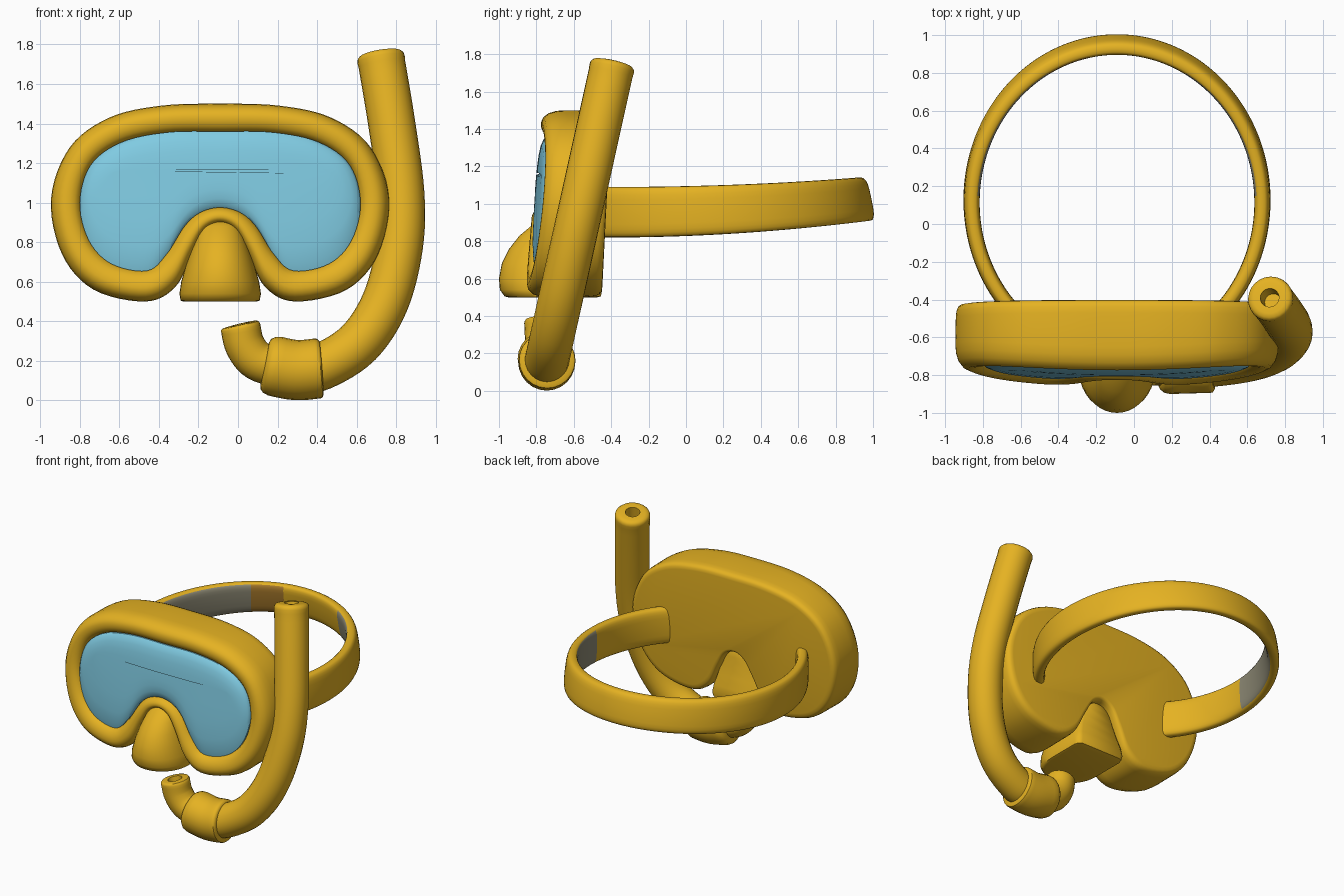
import bpy, bmesh, math
from mathutils import Vector

cube = bpy.data.objects.get("Cube")
if cube:
    bpy.data.objects.remove(cube, do_unlink=True)

CX = -0.09  # centre line of the mask


def material(name, rgb):
    m = bpy.data.materials.new(name)
    m.use_nodes = True
    lin = [((c / 255 + 0.055) / 1.055) ** 2.4 for c in rgb] + [1]
    m.diffuse_color = lin
    m.node_tree.nodes["Principled BSDF"].inputs["Base Color"].default_value = lin
    return m


yellow = material("golden yellow", (229, 178, 34))
blue = material("lens blue", (128, 203, 226))
grey = material("warm grey", (143, 139, 118))
brown = material("dull brown", (172, 125, 45))


def spline(pts, t, closed=False):
    """Point on a Catmull-Rom curve, t counted in control points."""
    n = len(pts)
    i = math.floor(t) if closed else max(0, min(n - 2, math.floor(t)))
    u = t - i
    pick = (lambda k: Vector(pts[k % n])) if closed else (
        lambda k: Vector(pts[k]) if 0 <= k < n else
        (2 * Vector(pts[0]) - Vector(pts[1]) if k < 0 else 2 * Vector(pts[-1]) - Vector(pts[-2])))
    a, b, c, d = (pick(i + k) for k in (-1, 0, 1, 2))
    return 0.5 * (2 * b + (c - a) * u + (2 * a - 5 * b + 4 * c - d) * u * u
                  + (3 * b - a - 3 * c + d) * u ** 3)


def loft(name, rings, mats, rule=None, angle=45):
    """Skin closed rings of equal size and cap both ends."""
    bm = bmesh.new()
    rows = [[bm.verts.new(p) for p in ring] for ring in rings]
    n = len(rows[0])
    for r, (a, b) in enumerate(zip(rows, rows[1:])):
        for j in range(n):
            k = (j + 1) % n
            f = bm.faces.new((a[j], a[k], b[k], b[j]))
            if rule:
                f.material_index = rule(r, j)
    bm.faces.new(rows[0])
    bm.faces.new(rows[-1][::-1])
    bmesh.ops.recalc_face_normals(bm, faces=bm.faces)
    me = bpy.data.meshes.new(name)
    bm.to_mesh(me)
    bm.free()
    for m in mats:
        me.materials.append(m)
    ob = bpy.data.objects.new(name, me)
    bpy.context.collection.objects.link(ob)
    bpy.ops.object.select_all(action='DESELECT')
    ob.select_set(True)
    bpy.context.view_layer.objects.active = ob
    bpy.ops.object.shade_smooth_by_angle(angle=math.radians(angle))


def sweep(name, path, stations, sides=24):
    """Round tube along a path; stations are (t, radius)."""
    rings = []
    for t, r in stations:
        p = spline(path, t)
        d = (spline(path, t + 0.01) - spline(path, t - 0.01)).normalized()
        u = d.cross(Vector((0, 1, 0))).normalized()
        v = d.cross(u)
        rings.append([p + r * (u * math.cos(a) + v * math.sin(a))
                      for a in (math.tau * k / sides for k in range(sides))])
    loft(name, rings, [yellow])


# Mask outlines: half profiles (distance from centre line, height), mirrored
outer = [(0, 1.5), (.3, 1.49), (.56, 1.43), (.76, 1.28), (.855, 1.02), (.8, .74),
         (.64, .56), (.38, .5), (.23, .57), (.145, .73), (.08, .85), (0, .89)]
inner = [(0, 1.36), (.27, 1.355), (.5, 1.305), (.655, 1.19), (.71, 1), (.665, .81),
         (.55, .69), (.37, .655), (.27, .74), (.18, .88), (.1, .95), (0, .975)]


def outline(half):
    pts = half + [(-x, z) for x, z in half[-2:0:-1]]
    return [spline(pts, k / 6, True) for k in range(6 * len(pts))]


OUT, INN = outline(outer), outline(inner)


def front_y(x, z):
    return -.858 + .1 * (z - .6) + .062 * (x / .855) ** 2


def back_y(x, z):
    return -.4 + .05 * (z - 1.5)


def ring(f, offset, base=front_y):
    """Outline blended from outer (0) to inner (1), offset from the front or back."""
    pts = [a.lerp(b, f) for a, b in zip(OUT, INN)]
    return [(CX + p.x, base(*p) + offset, p.y) for p in pts]


# Mask body with flat back and rounded rim
body = [ring(f, o, back_y) for f, o in ((.35, 0), (.2, -.003), (.1, -.014), (.04, -.035), (.015, -.07))]
body += [ring(f, o) for f, o in ((0, .12), (.025, .075), (.11, .035), (.27, .008), (.45, 0),
                                 (.65, .003), (.82, .014), (.95, .032), (1.03, .06))]
loft("mask_frame", body, [yellow])

# Domed lens, shrinking towards a horizontal spine
lens = []
for s, o in ((0, .06), (0, .035), (.08, .022), (.25, .01), (.5, .004), (.75, .002), (.97, .002)):
    pts = [p.lerp(Vector((p.x * .75, 1.16)), s) for p in INN]
    lens.append([(CX + p.x, front_y(*p) + o, p.y) for p in pts])
loft("lens", lens, [blue])

# Nose pocket: levels of (height, half width, front y, back y)
levels = [(.5, .185, -.95, -.475), (.505, .2, -.97, -.455), (.54, .206, -.995, -.448),
          (.6, .197, -1, -.457), (.68, .174, -.985, -.475), (.76, .148, -.945, -.485),
          (.83, .12, -.89, -.49), (.88, .095, -.83, -.49), (.91, .06, -.79, -.5)]
nose = []
for z, h, yf, yb in levels:
    arc = [math.pi * k / 20 for k in range(21)]
    loop = [(CX + h * math.cos(a), -.74 + (yf + .74) * math.sin(a) ** .9, z) for a in arc]
    loop += [(CX + h * s, yb - d, z) for s, d in ((-1, .05), (-.95, .015), (-.82, 0),
                                                  (.82, 0), (.95, .015), (1, .05))]
    nose.append(loop)
loft("nose_pocket", nose, [yellow], angle=60)

# Head strap: flat band around an ellipse, rising and leaning inward at the back
START, END, STEPS, SIDES = -44, 224, 134, 24


def power(v, e):
    return math.copysign(abs(v) ** e, v)


band = []
for i in range(STEPS + 1):
    a = math.radians(START + (END - START) * i / STEPS)
    y0 = .12 + .83 * math.sin(a)
    lift = max(0, (y0 + .4) / 1.4) ** 2
    loop = []
    for k in range(SIDES):
        b = math.tau * k / SIDES
        dz = (.135 - .02 * lift) * power(math.sin(b), .55)
        dr = .042 * power(math.cos(b), .65) - .22 * lift * dz
        loop.append((CX + (.77 + dr) * math.cos(a), .12 + (.83 + dr) * math.sin(a),
                     .955 + .075 * lift + dz))
    band.append(loop)


def strap_colour(r, j):
    """Grey pads on the inner face of both sides, one with a brown end."""
    deg = START + (END - START) * (r + .5) / STEPS
    if not SIDES / 3 <= j < SIDES * 2 / 3:
        return 0
    side = abs(deg - 90)
    return 1 if 29 < side < 88 else 2 if 11 < side <= 29 and deg > 90 else 0


loft("head_strap", band, [yellow, grey, brown], strap_colour)


# Snorkel, leaning back as it rises
def lean(x, z):
    return (x, -.742 + .222 * (z - .17), z)


tube = [lean(*p) for p in ((.718, 1.755), (.777, 1.4), (.823, 1.05), (.816, .78), (.745, .5),
                           (.61, .29), (.42, .17), (.3, .155))]
stations = [(.3, .045), (0, .05), (0, .085), (.012, .106), (.045, .118), (.09, .121)]
stations += [(k / 6, .119) for k in range(1, 43)]
sweep("snorkel_tube", tube, stations)

# Cuff joining tube and mouthpiece
cuff = [(.422, -.742, .164), (.29, -.745, .154), (.135, -.75, .185)]
sweep("snorkel_cuff", cuff, [(0, .1), (0, .136), (.06, .149)] + [(k / 6, .152) for k in range(1, 11)]
      + [(1.85, .145), (1.96, .13), (2, .11), (2, .08)])

# Mouthpiece with hollow tip
mouth = [(.01, -.765, .385), (.035, -.76, .28), (.1, -.755, .2), (.22, -.75, .165)]
sweep("mouthpiece", mouth, [(.7, .045), (0, .05), (0, .08), (.03, .094), (.1, .099)]
      + [(k / 6, .101) for k in range(1, 19)])
